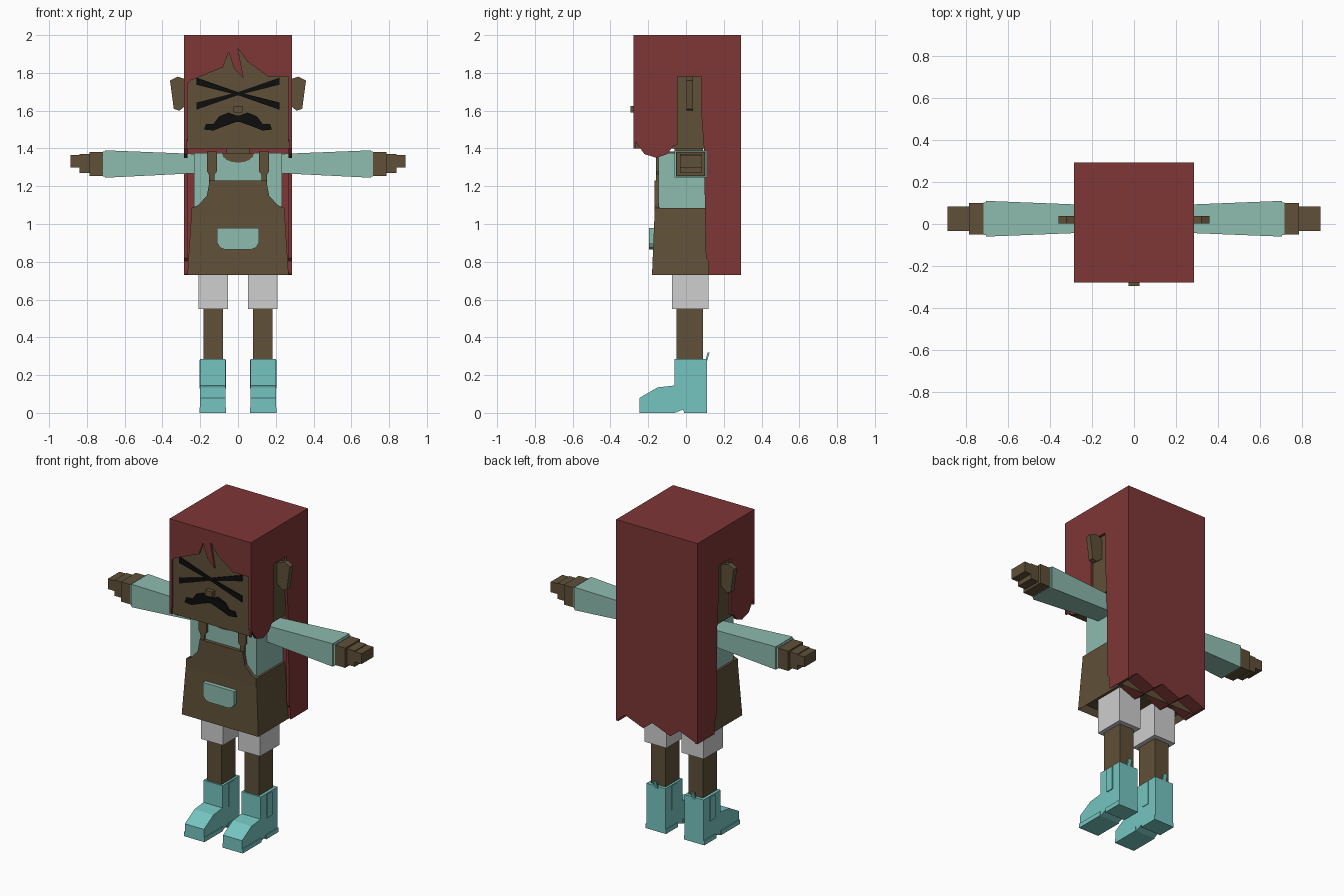
import bpy
import bmesh
from math import cos, sin, pi

default_cube = bpy.data.objects.get("Cube")
if default_cube:
    bpy.data.objects.remove(default_cube)

# Shared landmarks
HAIR_SIDE, HAIR_FRONT, HAIR_BACK = .285, -.278, .292
FACE_SIDE, FACE_FRONT = .27, -.268
TOP, BROW, CHIN, SHOULDER, WAIST, HEM = 2, 1.78, 1.4, 1.375, 1.085, .73


def material(name, red, green, blue):
    mat = bpy.data.materials.new(name)
    mat.use_nodes = True
    colour = (red, green, blue, 1)
    mat.diffuse_color = colour
    mat.node_tree.nodes["Principled BSDF"].inputs["Base Color"].default_value = colour
    return mat


red = material("dark red", .21, .037, .037)
brown = material("brown", .115, .08, .04)
green = material("pale green", .27, .5, .43)
turquoise = material("turquoise", .18, .56, .53)
grey = material("light grey", .62, .62, .62)
black = material("black", .004, .004, .004)


def loft(name, mat, start, end, paired=False):
    """Closed solid between two matching rings; paired parts are mirrored in x."""
    bm = bmesh.new()
    first = [bm.verts.new(point) for point in start]
    last = [bm.verts.new(point) for point in end]
    bm.faces.new(first)
    bm.faces.new(last)
    for i, vert in enumerate(first):
        bm.faces.new((first[i - 1], vert, last[i], last[i - 1]))
    bmesh.ops.recalc_face_normals(bm, faces=bm.faces[:])
    mesh = bpy.data.meshes.new(name)
    bm.to_mesh(mesh)
    bm.free()
    mesh.materials.append(mat)
    part = bpy.data.objects.new(name, mesh)
    bpy.context.collection.objects.link(part)
    if paired:
        mirror = part.modifiers.new("Mirror", "MIRROR")
        mirror.use_mirror_merge = False
    return part


def front_prism(name, mat, outline, y, paired=False):
    near, far = ([(x, depth, z) for x, z in outline] for depth in y)
    return loft(name, mat, near, far, paired)


def side_prism(name, mat, outline, x, paired=False):
    inner, outer = ([(across, y, z) for y, z in outline] for across in x)
    return loft(name, mat, inner, outer, paired)


def rectangle(u, v):
    return [(u[0], v[0]), (u[1], v[0]), (u[1], v[1]), (u[0], v[1])]


def box(name, mat, x, y, z, paired=False):
    return side_prism(name, mat, rectangle(y, z), x, paired)


def span(half_width):
    return (-half_width, half_width)


def symmetric(half):
    return half + [(-x, z) for x, z in reversed(half)]


# Head and face
box("head", brown, x=span(FACE_SIDE), y=(FACE_FRONT, .15), z=(CHIN, 1.95))
box("neck", brown, x=span(.06), y=(-.06, .09), z=(SHOULDER, CHIN))
box("nose", brown, x=span(.025), y=(-.295, FACE_FRONT), z=(1.59, 1.625))
front_prism("ears", brown, y=(.003, .037), paired=True, outline=[
    (.26, 1.76), (.32, BROW), (.36, 1.76), (.34, 1.61), (.31, 1.6), (.26, 1.64)])

# Crossed eye marks, thick at the ends and thin in the middle
for side, label in ((1, "falling"), (-1, "rising")):
    middle, slope, reach = 1.69, -.3 * side, .22
    upper = [(x, middle + slope * x + .008 + abs(x) / 20) for x in (-reach, 0, reach)]
    lower = [(x, middle + slope * x - .008 - abs(x) / 20) for x in (reach, 0, -reach)]
    front_prism(label + "_eye_mark", black, upper + lower,
                y=(FACE_FRONT - .007 - side / 1000, FACE_FRONT))
front_prism("moustache", black, y=(HAIR_FRONT, FACE_FRONT), outline=symmetric([
    (.01, 1.575), (.05, 1.59), (.1, 1.57), (.13, 1.53), (.17, 1.53),
    (.18, 1.5), (.13, 1.495), (.08, 1.515), (.01, 1.54)]))

# Hair: cap, jagged fringe, ragged back and side panels with ear openings
box("hair_cap", red, x=span(HAIR_SIDE), y=(FACE_FRONT, HAIR_BACK), z=(1.94, TOP))
front_prism("hair_fringe", red, y=(HAIR_FRONT, FACE_FRONT), outline=[
    (HAIR_SIDE, TOP), (HAIR_SIDE, CHIN), (FACE_SIDE, CHIN), (FACE_SIDE, BROW),
    (.16, BROW), (.05, 1.86), (0, 1.93), (.03, 1.77), (-.02, 1.82), (-.05, 1.91),
    (-.08, 1.83), (-.25, 1.76), (-FACE_SIDE, 1.74), (-FACE_SIDE, CHIN),
    (-HAIR_SIDE, CHIN), (-HAIR_SIDE, TOP)])
teeth = 9
ragged_hem = [(HAIR_SIDE * (2 * i / teeth - 1), HEM + .025 * (i % 3))
              for i in range(teeth + 1)]
front_prism("hair_back", red, y=(.12, HAIR_BACK), outline=ragged_hem + [
    (HAIR_SIDE, TOP), (-HAIR_SIDE, TOP)])
side_prism("hair_sides", red, x=(FACE_SIDE - .002, HAIR_SIDE), paired=True, outline=[
    (HAIR_FRONT, TOP), (HAIR_BACK, TOP), (HAIR_BACK, HEM), (.19, HEM), (.105, .82),
    (.095, CHIN), (.08, 1.6), (.08, BROW), (-.045, BROW), (-.045, 1.42), (-.07, 1.41),
    (-.1, 1.37), (-.155, 1.35), (-.22, 1.37), (HAIR_FRONT, 1.45)])

# Shirt and overalls, hollowed from below
box("shirt_body", green, x=span(.232), y=(-.145, .19), z=(WAIST, SHOULDER))
skirt = loft("overalls", brown,
             [(x, y, HEM) for x, y in rectangle(span(.268), (-.18, .205))],
             [(x, y, WAIST) for x, y in rectangle(span(.245), (-.165, .2))])
bm = bmesh.new()
bm.from_mesh(skirt.data)
bottom = min(bm.faces, key=lambda face: face.calc_center_median().z)
bmesh.ops.inset_region(bm, faces=[bottom], thickness=.025)
bmesh.ops.translate(bm, verts=bottom.verts[:], vec=(0, 0, .04))
bm.to_mesh(skirt.data)
bm.free()

front_prism("bib", brown, y=(-.168, -.14), outline=symmetric([
    (.245, WAIST - .05), (.245, WAIST), (.21, 1.1), (.165, 1.15), (.15, 1.23)]))
arc = [pi * i / 8 for i in range(9)]
front_prism("neckline", brown, y=(-.15, -.14), outline=[
    (.085 * cos(a), SHOULDER - .05 * sin(a)) for a in arc])
front_prism("pocket", green, y=(-.195, -.165), outline=symmetric([
    (.11, .98), (.11, .9), (.095, .875), (.07, .865)]))
front_prism("straps", brown, y=(-.158, -.14), paired=True, outline=[
    (.11, SHOULDER), (.165, SHOULDER), (.165, 1.28), (.153, 1.26), (.153, 1.22),
    (.125, 1.22), (.125, 1.26), (.11, 1.28)])
box("shoulder_straps", brown, x=(.11, .165), y=(-.158, .19),
    z=(SHOULDER, SHOULDER + .01), paired=True)

# Sleeves widening to the cuffs, then stepped hands
loft("sleeves", green, paired=True,
     start=[(.2, y, z) for y, z in rectangle((-.04, .09), (1.27, 1.37))],
     end=[(.705, y, z) for y, z in rectangle((-.06, .11), (1.245, 1.39))])
box("cuffs", green, x=(.7, .715), y=(-.053, .103), z=(1.252, 1.385), paired=True)
box("palms", brown, x=(.71, .785), y=(-.05, .1), z=(1.255, 1.38), paired=True)
box("fingers", brown, x=(.78, .84), y=(-.033, .084), z=(1.27, 1.37), paired=True)
box("fingertips", brown, x=(.83, .888), y=(-.033, .084), z=(1.3, 1.365), paired=True)

# Shorts, legs and boots
box("shorts", grey, x=(.053, .208), y=(-.075, .12), z=(.55, .78), paired=True)
box("shins", brown, x=(.08, .182), y=(-.05, .09), z=(.25, .56), paired=True)
toe, ankle, heel, boot_top = -.245, -.06, .11, .285
side_prism("boots", turquoise, x=(.067, .2), paired=True, outline=[
    (toe, 0), (toe, .08), (-.15, .135), (ankle, .145), (ankle, boot_top),
    (heel, boot_top), (heel, 0), (-.01, 0), (-.015, .018), (ankle, 0)])
for name, y, z in (("toe_soles", (toe, ankle), (0, .028)),
                   ("heels", (-.01, heel), (0, .028)),
                   ("boot_gussets", (0, .05), (.13, .28))):
    box(name, turquoise, x=(.063, .205), y=y, z=z, paired=True)
side_prism("pull_tabs", turquoise, x=(.12, .145), paired=True, outline=[
    (heel - .01, .27), (heel, .27), (heel + .015, .32), (heel + .005, .32)])
